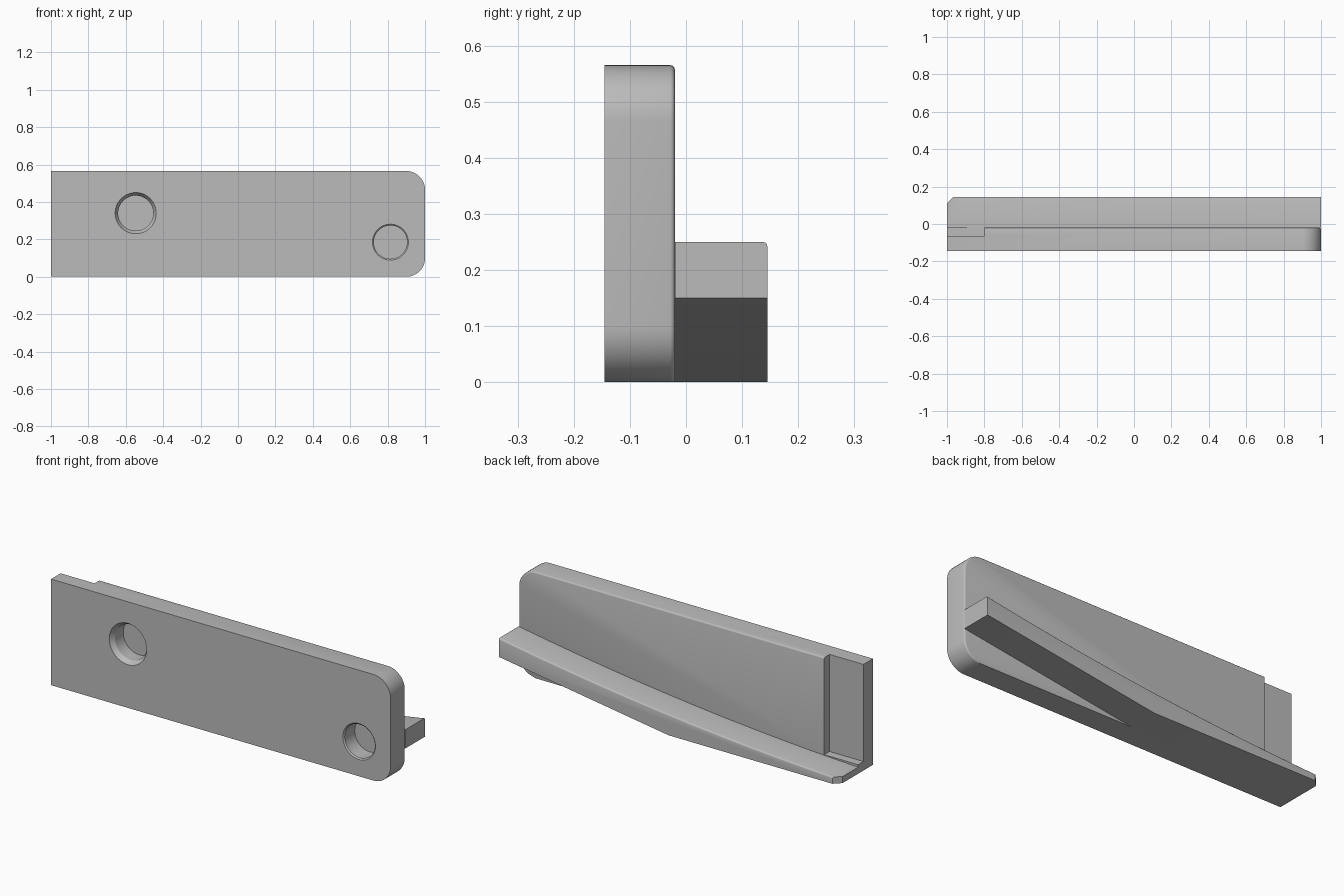
import bpy, bmesh, math
from mathutils import Matrix

if "Cube" in bpy.data.objects:
    bpy.data.objects.remove(bpy.data.objects["Cube"])

grey = bpy.data.materials.new("plain grey")
grey.use_nodes = True
grey.diffuse_color = (0.5, 0.5, 0.5, 1)
grey.node_tree.nodes["Principled BSDF"].inputs["Base Color"].default_value = (0.5, 0.5, 0.5, 1)

FRONT, MID, BACK = -0.145, -0.02, 0.145
HEIGHT = 0.565


def make_object(name, bm):
    bmesh.ops.recalc_face_normals(bm, faces=bm.faces)
    mesh = bpy.data.meshes.new(name)
    bm.to_mesh(mesh)
    bm.free()
    mesh.materials.append(grey)
    obj = bpy.data.objects.new(name, mesh)
    bpy.context.collection.objects.link(obj)
    return obj


def extrude_profile(points, shift, place):
    """Closed prism from 2D points; place turns a pair into a 3D point."""
    bm = bmesh.new()
    face = bm.faces.new([bm.verts.new(place(*p)) for p in points])
    made = bmesh.ops.extrude_face_region(bm, geom=[face])["geom"]
    verts = [v for v in made if isinstance(v, bmesh.types.BMVert)]
    bmesh.ops.translate(bm, verts=verts, vec=shift)
    return bm


def round_edges(bm, rule, radius=0.008):
    edges = [e for e in bm.edges if rule(e.verts[0].co, e.verts[1].co)]
    bmesh.ops.bevel(bm, geom=edges, offset=radius, segments=3, profile=0.5, affect='EDGES')


def cut(obj, cutter):
    cutter.hide_render = True
    mod = obj.modifiers.new("cut", 'BOOLEAN')
    mod.operation = 'DIFFERENCE'
    mod.solver = 'EXACT'
    mod.object = cutter
    bpy.context.view_layer.update()
    graph = bpy.context.evaluated_depsgraph_get()
    mesh = bpy.data.meshes.new_from_object(obj.evaluated_get(graph))
    obj.modifiers.clear()
    obj.data = mesh
    bpy.data.objects.remove(cutter)


def hole_cutter(x, z, rim, radius, sink, depth):
    """Stepped round plug: a conical rim followed by a straight bore."""
    bm = bmesh.new()
    rings = []
    for r, y in ((rim, -0.02), (rim, 0), (radius, sink), (radius, depth)):
        rings.append([bm.verts.new((x + r * math.cos(a), FRONT + y, z + r * math.sin(a)))
                      for a in (math.tau * i / 48 for i in range(48))])
    for low, high in zip(rings, rings[1:]):
        for i in range(48):
            j = (i + 1) % 48
            bm.faces.new((low[i], low[j], high[j], high[i]))
    bm.faces.new(rings[0])
    bm.faces.new(rings[-1])
    return make_object("hole_cutter", bm)


def on_xz(y):
    return lambda x, z: (x, y, z)


# Upright plate with two round corners at one end
R = 0.1
outline = [(-1, HEIGHT), (-1, 0)]
for zc, start in ((R, -90), (HEIGHT - R, 0)):
    for i in range(13):
        a = math.radians(start + i * 7.5)
        outline.append((1 - R + R * math.cos(a), zc + R * math.sin(a)))
bm = extrude_profile(outline, (0, MID - FRONT, 0), on_xz(FRONT))
round_edges(bm, lambda a, b: min(a.y, b.y) > MID - 0.001
            and max(a.x, b.x) > -0.99 and max(a.z, b.z) > 0.001)
plate = make_object("plate", bm)

# Notch at the square end of the plate, open at the top
bm = bmesh.new()
bmesh.ops.create_cube(bm, size=1, matrix=Matrix.Translation((-1, 0.035, 0.448))
                      @ Matrix.Diagonal((0.4, 0.2, 0.8, 1)))
cut(plate, make_object("notch_cutter", bm))

# Blind round holes in the front
cut(plate, hole_cutter(-0.547, 0.34, 0.11, 0.094, 0.025, 0.095))
cut(plate, hole_cutter(0.815, 0.185, 0.096, 0.089, 0.006, 0.09))


# Back rail: curved top, underside flat then rising
def rail_top(x):
    t = x + 1
    return 0.035 + 0.1075 * t + 0.0325 * t * (t - 2)


profile = [(-1, 0), (0, 0), (1, 0.15)]
profile += [(1 - i / 12, rail_top(1 - i / 12)) for i in range(25)]
bm = extrude_profile(profile, (0, BACK - MID, 0), on_xz(MID))
round_edges(bm, lambda a, b: min(a.y, b.y) > BACK - 0.001 and abs(a.x - b.x) < 0.2
            and abs(a.x - b.x) > 0.01)
rail = make_object("rail", bm)

# Slanted corner on the thin end of the rail
corner = [(-1.05, BACK - 0.085), (-0.915, BACK + 0.05), (-1.05, BACK + 0.05)]
cut(rail, make_object("corner_cutter", extrude_profile(
    corner, (0, 0, 0.5), lambda x, y: (x, y, -0.2))))

# Smooth curves with sharp edges kept
for obj in (plate, rail):
    bpy.ops.object.select_all(action='DESELECT')
    obj.select_set(True)
    bpy.context.view_layer.objects.active = obj
    bpy.ops.object.shade_smooth_by_angle(angle=math.radians(32))
